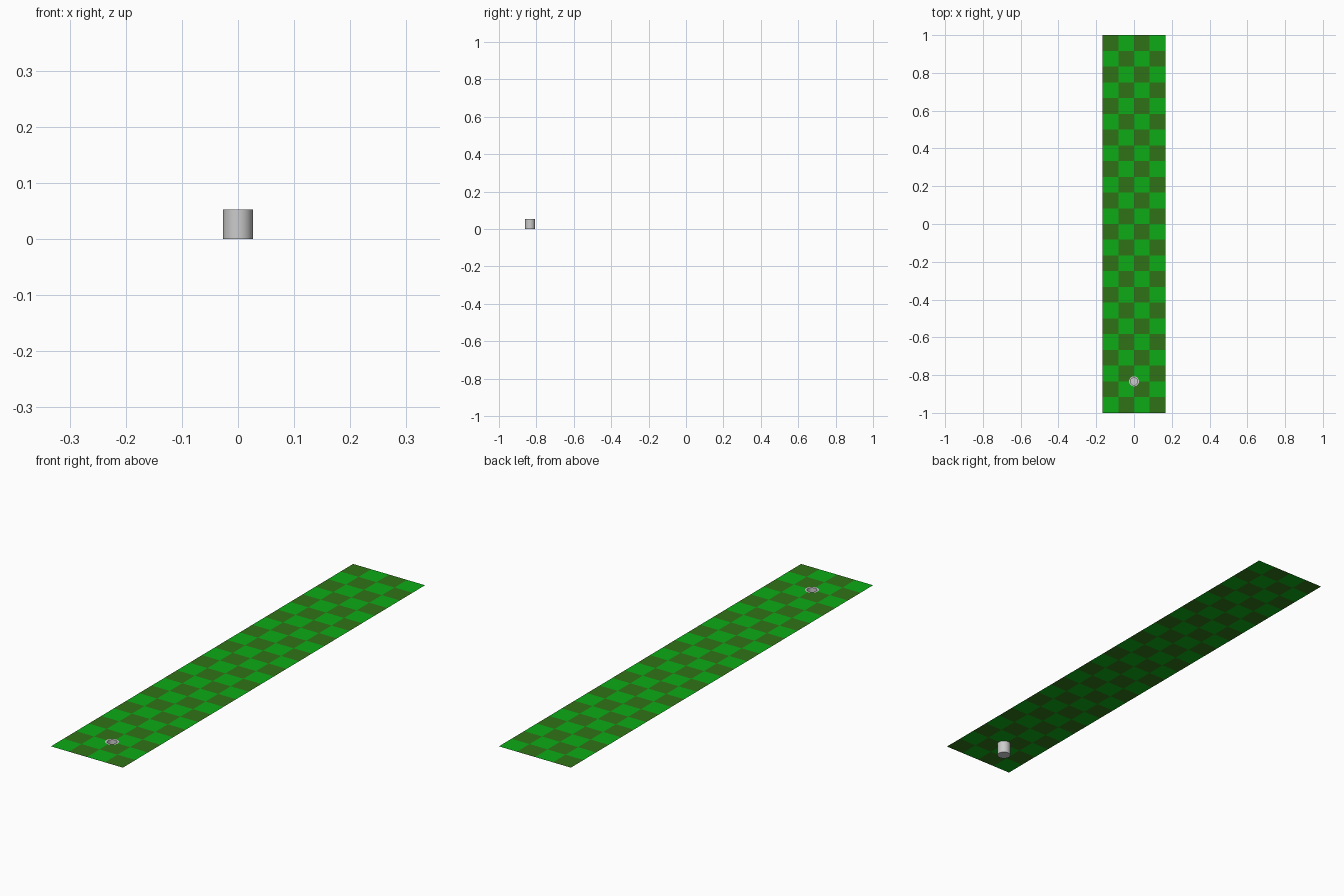
import bpy, bmesh, math

if "Cube" in bpy.data.objects:
    bpy.data.objects.remove(bpy.data.objects["Cube"])

CELL = 1 / 12          # side of one checker square
TOP = 0.053            # height of the mat
R_OUT, R_IN = 0.0265, 0.019
HOLE_Y = -1 + 2 * CELL
SIDES = 32


def material(name, rgb):
    m = bpy.data.materials.new(name)
    m.diffuse_color = (*rgb, 1)
    m.use_nodes = True
    m.node_tree.nodes["Principled BSDF"].inputs["Base Color"].default_value = m.diffuse_color
    return m


def finish(bm, name):
    bmesh.ops.remove_doubles(bm, verts=bm.verts, dist=1e-5)
    me = bpy.data.meshes.new(name)
    bm.to_mesh(me)
    bm.free()
    ob = bpy.data.objects.new(name, me)
    bpy.context.collection.objects.link(ob)
    return ob


# Checkered mat: thin sheet, with the four squares round the hole notched
bm = bmesh.new()
for row in range(24):
    for col in range(4):
        x0, y0 = (col - 2) * CELL, -1 + row * CELL
        pts = []
        for i, j in ((0, 0), (1, 0), (1, 1), (0, 1)):
            x, y = x0 + i * CELL, y0 + j * CELL
            if math.hypot(x, y - HOLE_Y) > 0.001:
                pts.append((x, y))
                continue
            # quarter arc replaces the corner that meets the hole centre
            start = math.atan2(1 - 2 * j, 1 - 2 * i) + math.pi / 4
            n = SIDES // 4
            for k in range(n + 1):
                a = start - k * math.pi / 2 / n
                pts.append((x + R_OUT * math.cos(a), y + R_OUT * math.sin(a)))
        f = bm.faces.new([bm.verts.new((x, y, TOP)) for x, y in pts])
        f.material_index = (row + col) % 2
mat_sheet = finish(bm, "putting_mat")
mat_sheet.data.materials.append(material("light_green", (0.004, 0.41, 0.008)))
mat_sheet.data.materials.append(material("dark_green", (0.03, 0.168, 0.008)))

# Hole cup: lathed profile with outer wall, rim, inner wall and floor
profile = [(0, 0), (R_OUT, 0), (R_OUT, TOP), (R_IN, TOP), (R_IN, 0.004), (0, 0.004)]
bm = bmesh.new()
vs = [bm.verts.new((r, HOLE_Y, z)) for r, z in profile]
edges = [bm.edges.new(p) for p in zip(vs, vs[1:])]
bmesh.ops.spin(bm, geom=vs + edges, cent=(0, HOLE_Y, 0), axis=(0, 0, 1),
               angle=2 * math.pi, steps=SIDES)
bmesh.ops.remove_doubles(bm, verts=bm.verts, dist=1e-5)
bmesh.ops.recalc_face_normals(bm, faces=bm.faces)
cup = finish(bm, "hole_cup")
bpy.context.view_layer.objects.active = cup
cup.select_set(True)
bpy.ops.object.shade_smooth_by_angle(angle=math.radians(35))
